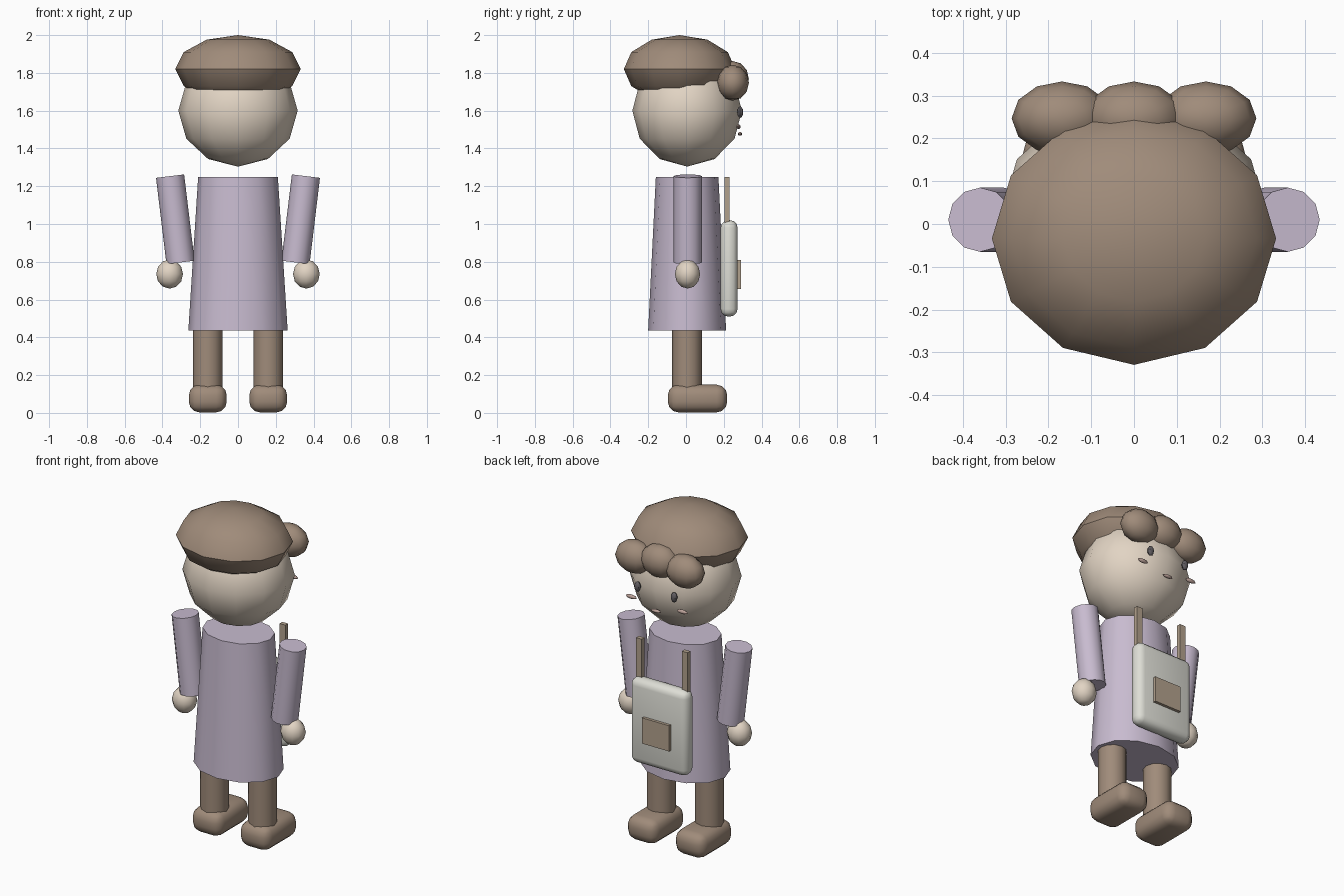
import bpy, bmesh, math
from mathutils import Matrix, Euler

if "Cube" in bpy.data.objects:
    bpy.data.objects.remove(bpy.data.objects["Cube"])


def material(name, rgb):
    m = bpy.data.materials.new(name)
    m.diffuse_color = (*rgb, 1)
    m.use_nodes = True
    m.node_tree.nodes["Principled BSDF"].inputs["Base Color"].default_value = m.diffuse_color
    return m


BROWN = material("brown", (0.35, 0.26, 0.195))
SKIN = material("skin", (0.76, 0.66, 0.55))
LAVENDER = material("lavender", (0.58, 0.50, 0.63))
CREAM = material("cream", (0.73, 0.73, 0.67))
TAN = material("tan", (0.45, 0.36, 0.27))
DARK = material("dark", (0.12, 0.11, 0.12))
ROSE = material("rose", (0.5, 0.36, 0.32))


def finish(name, bm, loc, mat, rot=(0, 0, 0)):
    bmesh.ops.recalc_face_normals(bm, faces=bm.faces)
    me = bpy.data.meshes.new(name)
    bm.to_mesh(me)
    bm.free()
    me.shade_smooth()
    me.set_sharp_from_angle(angle=math.radians(40))
    me.materials.append(mat)
    ob = bpy.data.objects.new(name, me)
    ob.location = loc
    ob.rotation_euler = Euler(rot)
    bpy.context.collection.objects.link(ob)
    return ob


def ball(name, loc, radii, mat, seg=12, rings=6):
    bm = bmesh.new()
    bmesh.ops.create_uvsphere(bm, u_segments=seg, v_segments=rings, radius=1)
    bmesh.ops.scale(bm, vec=radii, verts=bm.verts)
    return finish(name, bm, loc, mat)


def tube(name, loc, r_bottom, r_top, depth, mat, y_scale=1, rot=(0, 0, 0)):
    bm = bmesh.new()
    bmesh.ops.create_cone(bm, cap_ends=True, segments=12, radius1=r_bottom,
                          radius2=r_top, depth=depth)
    bmesh.ops.scale(bm, vec=(1, y_scale, 1), verts=bm.verts)
    return finish(name, bm, loc, mat, rot)


def box(name, loc, size, mat, bevel=0, seg=3):
    bm = bmesh.new()
    bmesh.ops.create_cube(bm, size=1, matrix=Matrix.Diagonal((*size, 1)))
    if bevel:
        bmesh.ops.bevel(bm, geom=bm.edges[:], offset=bevel, segments=seg,
                        profile=0.5, affect='EDGES')
    return finish(name, bm, loc, mat)


# Head, cap of hair and fringe curls
ball("head", (0, 0.006, 1.6), (0.316, 0.29, 0.296), SKIN)
ball("hair_cap", (0, -0.034, 1.82), (0.332, 0.295, 0.18), BROWN)
ball("fringe_middle", (0, 0.247, 1.768), (0.118, 0.086, 0.095), BROWN)

# Tunic
tube("tunic", (0, 0.006, 0.8425), 0.263, 0.211, 0.815, LAVENDER, y_scale=0.785)

# Backpack body, patch
box("backpack", (0, 0.228, 0.765), (0.38, 0.09, 0.51), CREAM, bevel=0.04)
box("backpack_patch", (0, 0.277, 0.733), (0.18, 0.026, 0.155), TAN)

# Mouth
ball("mouth", (0, 0.286, 1.477), (0.034, 0.011, 0.01), ROSE, 8, 6)

for side, s in (("left", -1), ("right", 1)):
    # Face and fringe pairs
    ball("fringe_" + side, (s * 0.168, 0.247, 1.748), (0.118, 0.086, 0.095), BROWN)
    ball("eye_" + side, (s * 0.122, 0.287, 1.592), (0.02, 0.016, 0.03), DARK, 8, 6)
    ball("cheek_" + side, (s * 0.17, 0.278, 1.515), (0.036, 0.011, 0.012), ROSE, 8, 6)
    # Sleeve tilted inwards and hand
    tube("sleeve_" + side, (s * 0.332, 0.01, 1.025), 0.075, 0.075, 0.46,
         LAVENDER, rot=(0, s * 0.12, 0))
    ball("hand_" + side, (s * 0.362, 0.008, 0.735), (0.071, 0.067, 0.077), SKIN)
    # Leg and shoe
    tube("leg_" + side, (s * 0.16, 0.006, 0.28), 0.079, 0.079, 0.36, BROWN)
    box("shoe_" + side, (s * 0.16, 0.061, 0.076), (0.2, 0.314, 0.146), BROWN,
        bevel=0.055)
    # Backpack strap
    box("strap_" + side, (s * 0.153, 0.218, 1.09), (0.038, 0.026, 0.32), TAN)
